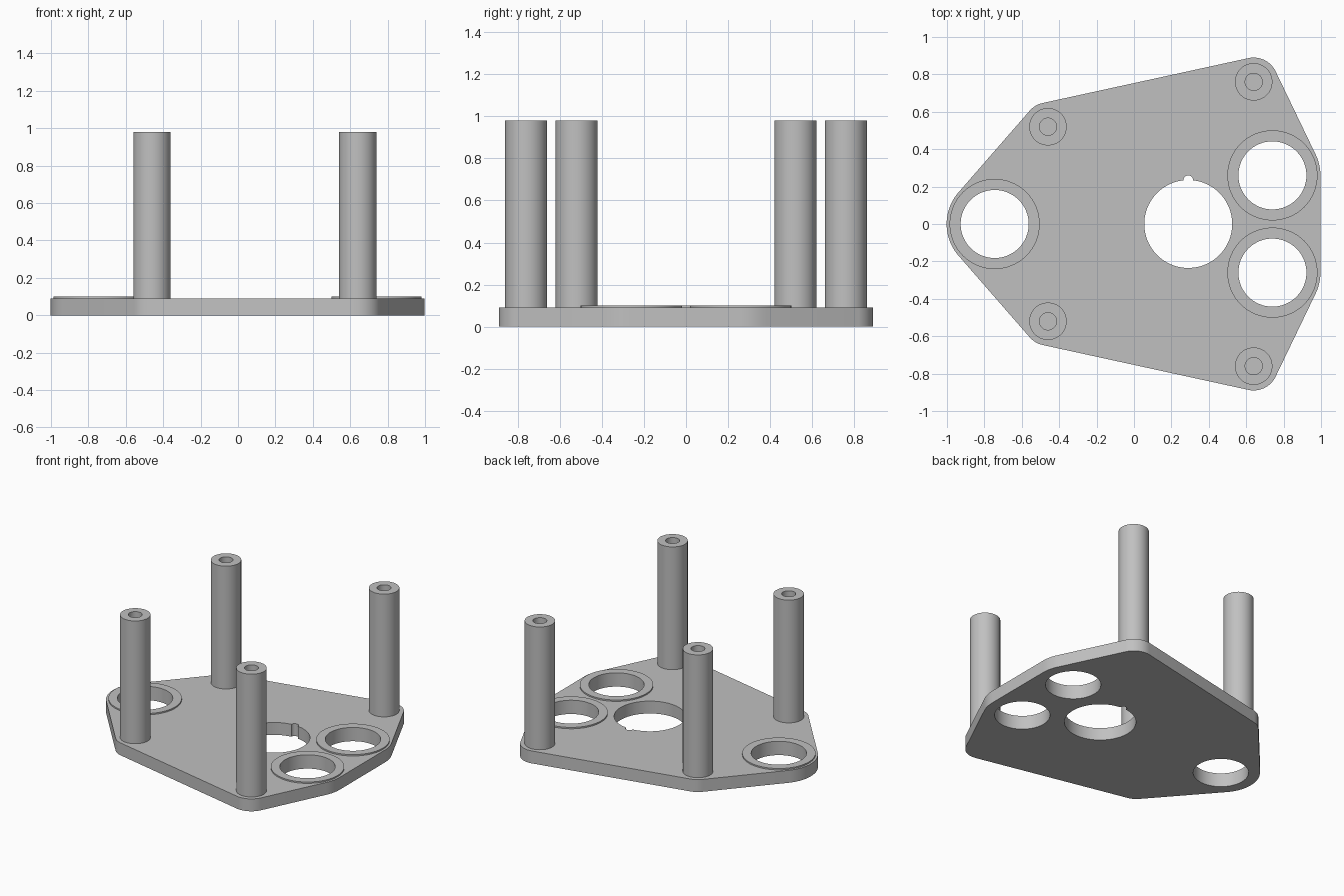
import bpy, bmesh, math
from mathutils import Vector
from mathutils.geometry import convex_hull_2d

if "Cube" in bpy.data.objects:
    bpy.data.objects.remove(bpy.data.objects["Cube"])

PLATE_TOP, RING_TOP, POST_TOP = 0.09, 0.1, 0.98

metal = bpy.data.materials.new("grey_metal")
metal.use_nodes = True
metal.diffuse_color = (0.53, 0.53, 0.53, 1)
metal.node_tree.nodes["Principled BSDF"].inputs["Base Color"].default_value = metal.diffuse_color


def circle(x, y, radius, count=64):
    return [Vector((x + radius * math.cos(math.tau * i / count),
                    y + radius * math.sin(math.tau * i / count))) for i in range(count)]


def keyed_hole(x, radius, key_radius, count=96):
    """Round hole with a small rounded keyway on its +y side."""
    half = math.asin(key_radius / radius)
    start, sweep = math.pi / 2 + half, math.tau - 2 * half
    angles = [start + sweep * i / count for i in range(count + 1)]
    points = [Vector((x + radius * math.cos(a), radius * math.sin(a))) for a in angles]
    rim = radius * math.cos(half)
    points += [Vector((x + key_radius * math.cos(math.pi * i / 12),
                       rim + key_radius * math.sin(math.pi * i / 12))) for i in range(1, 12)]
    return points


def extrude_profile(name, loops, bottom, top):
    """Solid from closed outlines; inner loops become holes."""
    curve = bpy.data.curves.new(name + "_profile", "CURVE")
    curve.dimensions, curve.fill_mode = "2D", "BOTH"
    curve.extrude = (top - bottom) / 2
    for loop in loops:
        spline = curve.splines.new("POLY")
        spline.points.add(len(loop) - 1)
        for point, co in zip(spline.points, loop):
            point.co = (co.x, co.y, 0, 1)
        spline.use_cyclic_u = True
    helper = bpy.data.objects.new(name + "_profile", curve)
    bpy.context.collection.objects.link(helper)
    bpy.context.view_layer.update()
    mesh = bpy.data.meshes.new_from_object(helper)
    bpy.data.objects.remove(helper)
    bpy.data.curves.remove(curve)

    bm = bmesh.new()
    bm.from_mesh(mesh)
    bmesh.ops.remove_doubles(bm, verts=bm.verts, dist=0.0001)
    bmesh.ops.translate(bm, verts=bm.verts, vec=(0, 0, (top + bottom) / 2))
    bmesh.ops.recalc_face_normals(bm, faces=bm.faces)
    bm.to_mesh(mesh)
    bm.free()
    mesh.name = name
    mesh.materials.clear()
    mesh.materials.append(metal)
    obj = bpy.data.objects.new(name, mesh)
    bpy.context.collection.objects.link(obj)
    bpy.ops.object.select_all(action="DESELECT")
    obj.select_set(True)
    bpy.context.view_layer.objects.active = obj
    bpy.ops.object.shade_smooth_by_angle(angle=math.radians(30))
    return obj


bores = {"right": (-0.745, 0), "left_back": (0.74, 0.26), "left_front": (0.74, -0.26)}
posts = {"right_back": (-0.46, 0.52), "right_front": (-0.46, -0.52),
         "left_back": (0.64, 0.76), "left_front": (0.64, -0.76)}

# Base plate: outline wraps tightly around the bores and posts
rounds = [p for x, y in bores.values() for p in circle(x, y, 0.257)]
rounds += [p for x, y in posts.values() for p in circle(x, y, 0.13)]
outline = [rounds[i] for i in convex_hull_2d(rounds)]
holes = [circle(x, y, 0.182) for x, y in bores.values()]
extrude_profile("base_plate", [outline, keyed_hole(0.29, 0.235, 0.026)] + holes, 0, PLATE_TOP)

# Raised rings around the bores
for side, (x, y) in bores.items():
    extrude_profile(side + "_bore_ring", [circle(x, y, 0.241), circle(x, y, 0.182)],
                    PLATE_TOP, RING_TOP)

# Hollow standoff posts
for side, (x, y) in posts.items():
    extrude_profile(side + "_post", [circle(x, y, 0.1), circle(x, y, 0.046)],
                    PLATE_TOP, POST_TOP)
